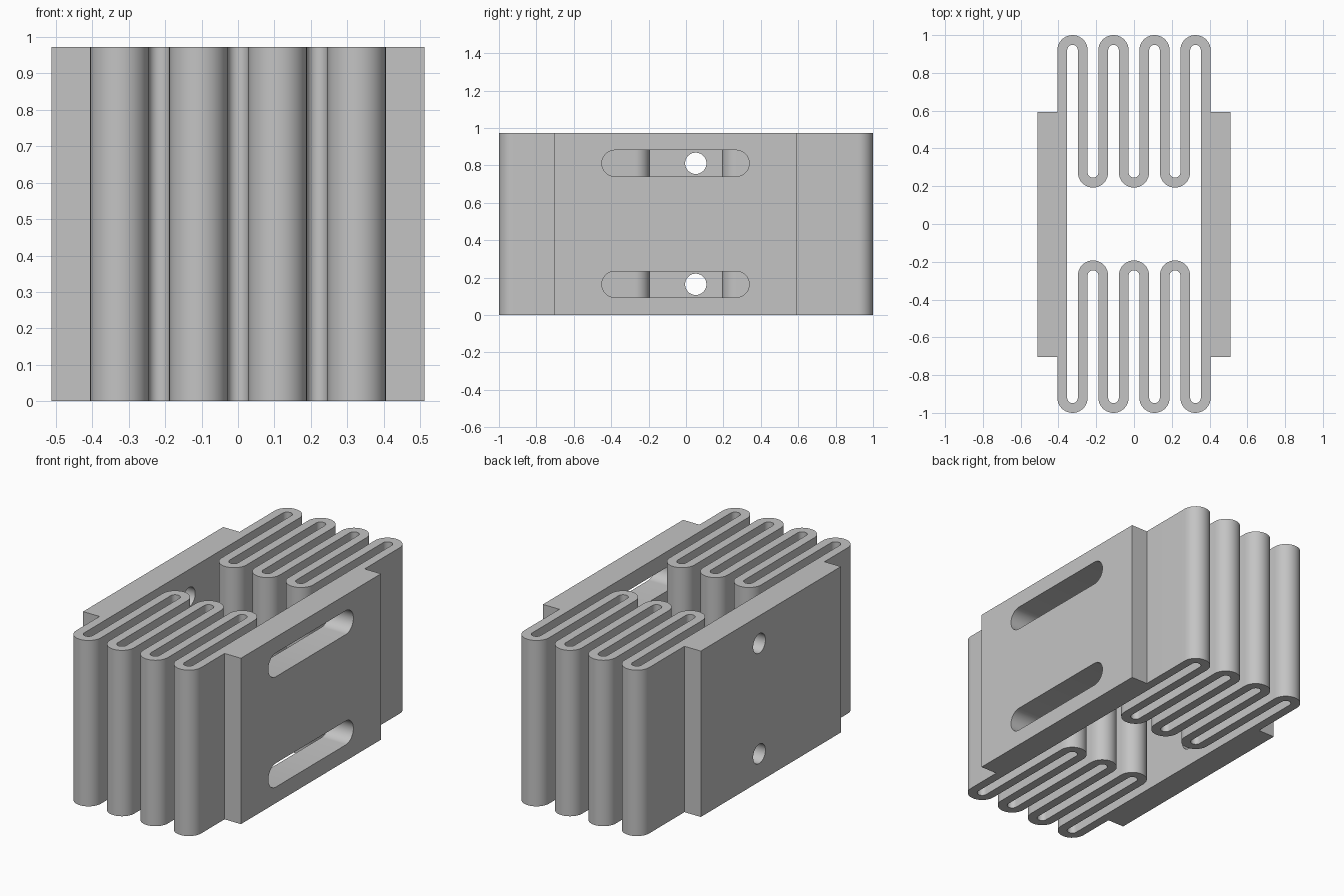
import bpy, bmesh
from math import cos, sin, pi
from mathutils import Vector

if "Cube" in bpy.data.objects:
    bpy.data.objects.remove(bpy.data.objects["Cube"])

HEIGHT = 0.973
PITCH = 0.1085            # spacing between neighbouring strips
WALL = 0.052              # strip thickness
R = PITCH / 2             # bend radius on the centreline
EDGE = 3.5 * PITCH        # centreline of the outermost strips
OUTER_Y = 1 - R - WALL / 2
INNER_Y = 0.193 + R + WALL / 2
PLATE_FRONT, PLATE_BACK = -0.704, 0.594
PLATE_IN, PLATE_OUT = EDGE - WALL / 2, 0.512
STEPS = 20

grey = bpy.data.materials.new("plain grey")
grey.use_nodes = True
grey.diffuse_color = (0.55, 0.55, 0.55, 1)
grey.node_tree.nodes["Principled BSDF"].inputs["Base Color"].default_value = grey.diffuse_color


def finish(name, bm):
    bmesh.ops.recalc_face_normals(bm, faces=bm.faces)
    mesh = bpy.data.meshes.new(name)
    bm.to_mesh(mesh)
    bm.free()
    obj = bpy.data.objects.new(name, mesh)
    bpy.context.collection.objects.link(obj)
    mesh.materials.append(grey)
    return obj


def activate(obj):
    bpy.ops.object.select_all(action='DESELECT')
    obj.select_set(True)
    bpy.context.view_layer.objects.active = obj


def smooth(obj):
    activate(obj)
    bpy.ops.object.shade_smooth_by_angle(angle=0.6)


# Folded strip: a centreline of points with sideways normals, given thickness and height
def bellows(name, side, end_y):
    line = [(Vector((-EDGE, end_y, 0)), Vector((-1, 0, 0)))]
    for i in range(7):
        x = -EDGE + R + i * PITCH
        outward = i % 2 == 0
        y = OUTER_Y if outward else INNER_Y
        bend = 1 if outward else -1
        for k in range(STEPS + 1):
            a = pi * (1 - k / STEPS)
            radial = Vector((cos(a), side * bend * sin(a), 0))
            line.append((Vector((x, side * y, 0)) + radial * R, radial * bend))
    line.append((Vector((EDGE, end_y, 0)), Vector((1, 0, 0))))

    bm = bmesh.new()
    up = Vector((0, 0, HEIGHT))
    rings = []
    for p, n in line:
        a, b = p + n * WALL / 2, p - n * WALL / 2
        rings.append([bm.verts.new(v) for v in (a, b, b + up, a + up)])
    for r, s in zip(rings, rings[1:]):
        for j in range(4):
            k = (j + 1) % 4
            bm.faces.new((r[j], r[k], s[k], s[j]))
    bm.faces.new(rings[0])
    bm.faces.new(rings[-1])
    smooth(finish(name, bm))


# Prism running along x from a y-z outline
def prism(name, outline, x0, x1):
    bm = bmesh.new()
    face = bm.faces.new([bm.verts.new((x0, y, z)) for y, z in outline])
    ext = bmesh.ops.extrude_face_region(bm, geom=[face])
    verts = [g for g in ext["geom"] if isinstance(g, bmesh.types.BMVert)]
    bmesh.ops.translate(bm, verts=verts, vec=(x1 - x0, 0, 0))
    return finish(name, bm)


# Rounded slot outline; a half length of zero gives a circle
def slot(y, z, half, r):
    pts = []
    for k in range(48):
        a = 2 * pi * (k + 0.5) / 48 - pi / 2
        pts.append((y + (half if cos(a) > 0 else -half) + r * cos(a), z + r * sin(a)))
    return pts


# Side plate with one opening near the bottom and one near the top
def side_plate(name, x0, x1, y, half, r):
    plate = prism(name, [(PLATE_FRONT, 0), (PLATE_BACK, 0),
                         (PLATE_BACK, HEIGHT), (PLATE_FRONT, HEIGHT)], x0, x1)
    for z in (0.164, 0.811):
        cutter = prism("cutter", slot(y, z, half, r), x0 - 0.1, x1 + 0.1)
        cutter.hide_render = True
        activate(plate)
        mod = plate.modifiers.new("opening", 'BOOLEAN')
        mod.operation = 'DIFFERENCE'
        mod.solver = 'EXACT'
        mod.object = cutter
        bpy.ops.object.modifier_apply(modifier=mod.name)
        bpy.data.objects.remove(cutter)
    smooth(plate)


bellows("front_bellows", -1, PLATE_FRONT)
bellows("back_bellows", 1, PLATE_BACK)
side_plate("left_slotted_plate", PLATE_IN, PLATE_OUT, -0.056, 0.324, 0.07)
side_plate("right_drilled_plate", -PLATE_OUT, -PLATE_IN, 0.052, 0, 0.057)
